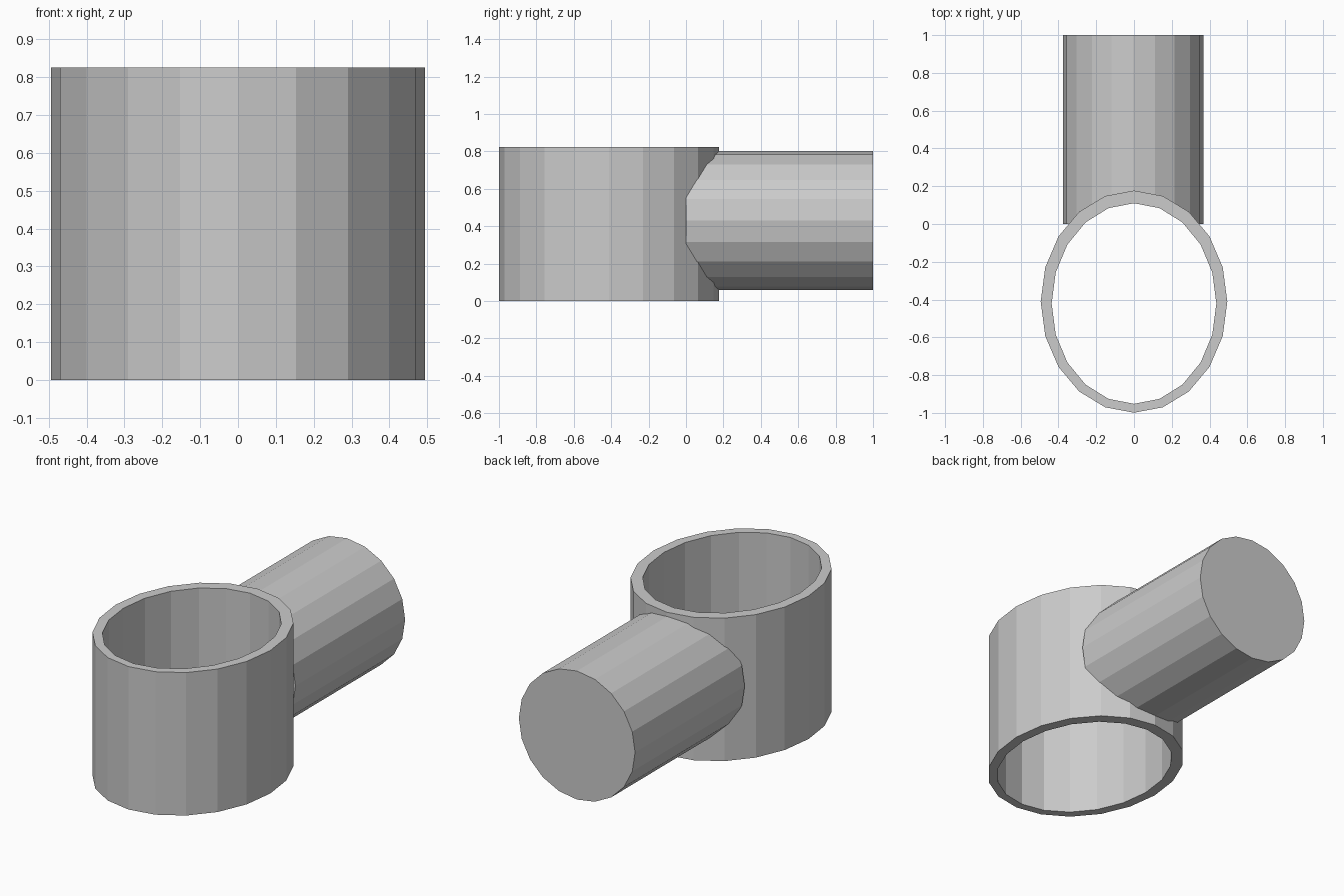
import bpy
from math import radians

if "Cube" in bpy.data.objects:
    bpy.data.objects.remove(bpy.data.objects["Cube"])

SIDES = 20


def cylinder(name, loc, rot, scale, depth):
    bpy.ops.mesh.primitive_cylinder_add(vertices=SIDES, radius=1, depth=depth,
                                        location=loc, rotation=rot)
    ob = bpy.context.object
    ob.name = name
    ob.scale = scale
    bpy.ops.object.transform_apply(location=True, rotation=True, scale=True)
    return ob


def boolean(target, other, operation):
    bpy.ops.object.select_all(action='DESELECT')
    bpy.context.view_layer.objects.active = target
    target.select_set(True)
    mod = target.modifiers.new(operation.title(), 'BOOLEAN')
    mod.operation = operation
    mod.solver = 'EXACT'
    mod.object = other
    bpy.ops.object.modifier_apply(modifier=mod.name)
    bpy.data.objects.remove(other, do_unlink=True)


# Oval sleeve, solid for now
sleeve = cylinder("pipe_sleeve", (0, -0.411, 0.4125), (0, 0, 0),
                  (0.494, 0.588, 1), 0.825)

# Round side branch running to the back
branch = cylinder("side_branch", (-0.004, 0.5, 0.43), (radians(90), 0, 0),
                  (0.371, 0.371, 1), 1.0)
boolean(sleeve, branch, 'UNION')

# Oval bore through the sleeve, trimming the branch too
bore = cylinder("bore_cutter", (0, -0.421, 0.4125), (0, 0, 0),
                (0.436, 0.531, 1), 1.4)
boolean(sleeve, bore, 'DIFFERENCE')
bpy.ops.object.shade_flat()
